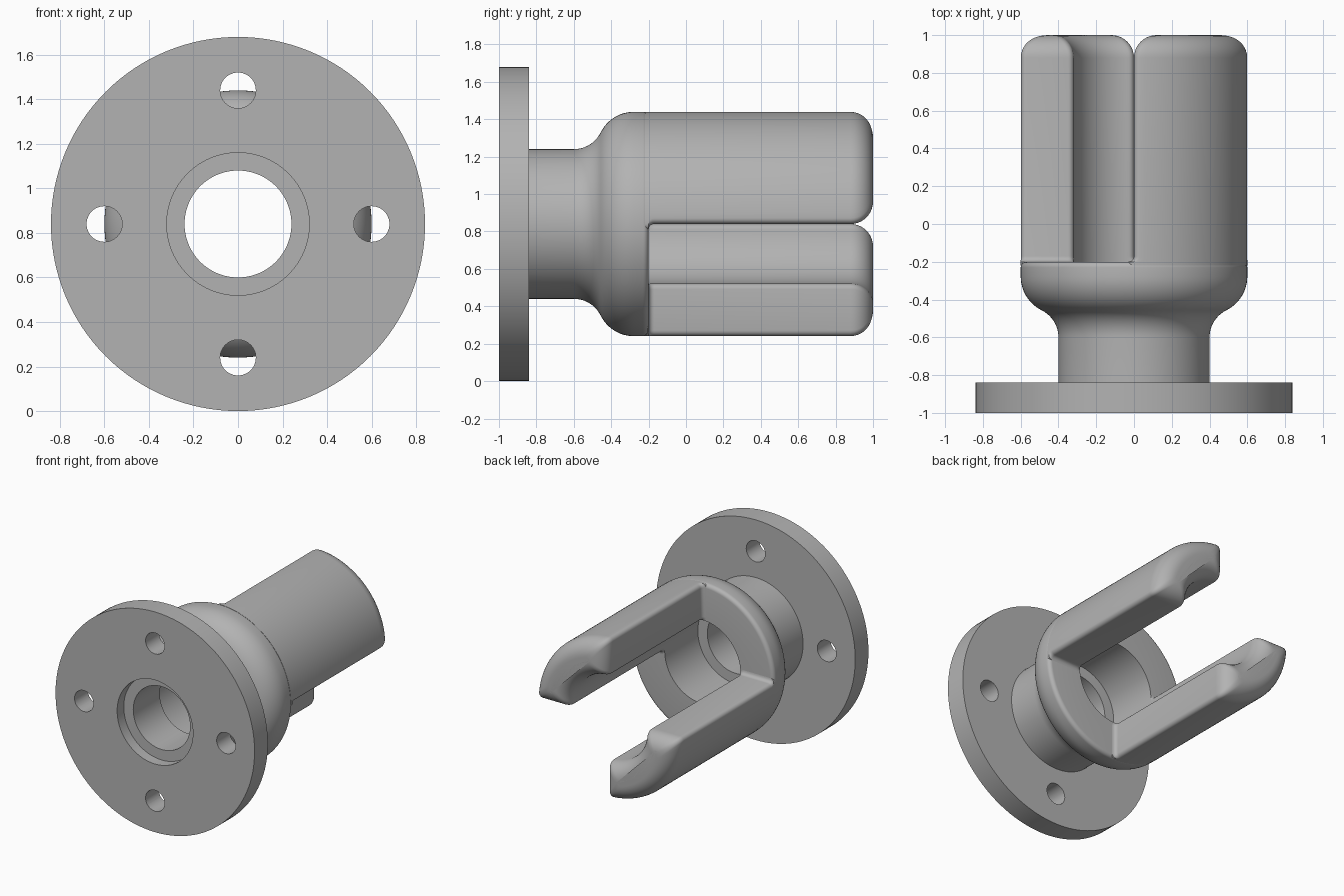
import bpy, bmesh, math
from math import sin, cos, asin, sqrt, pi, radians
from mathutils import Vector

cube = bpy.data.objects.get("Cube")
if cube:
    bpy.data.objects.remove(cube)

AXIS_Z = 0.84          # height of the coupling's axis, which runs along y
OUTER, BORE = 0.6, 0.32
SEAT, TIP = -0.2, 1.0  # the jaws run between these
FILLET, TIP_ROUND = 0.03, 0.12
SEGS = 128

steel = bpy.data.materials.new("grey steel")
steel.use_nodes = True
GREY = (0.45, 0.45, 0.45, 1)
steel.diffuse_color = GREY
steel.node_tree.nodes["Principled BSDF"].inputs["Base Color"].default_value = GREY


def finish(bm, name):
    bmesh.ops.recalc_face_normals(bm, faces=bm.faces)
    mesh = bpy.data.meshes.new(name)
    bm.to_mesh(mesh)
    bm.free()
    mesh.materials.append(steel)
    ob = bpy.data.objects.new(name, mesh)
    bpy.context.collection.objects.link(ob)
    return ob


def skin(rings, closed):
    """Join equal rings of points with quads; cap the ends unless closed."""
    bm = bmesh.new()
    loops = [[bm.verts.new(p) for p in ring] for ring in rings]
    n = len(loops[0])
    pairs = list(zip(loops, loops[1:]))
    if closed:
        pairs.append((loops[-1], loops[0]))
    for a, b in pairs:
        for i in range(n):
            j = (i + 1) % n
            bm.faces.new((a[i], a[j], b[j], b[i]))
    if not closed:
        bm.faces.new(loops[0])
        bm.faces.new(loops[-1])
    return bm


def arc(cu, cv, r, a0, a1, steps):
    return [(cu + r * cos(a0 + (a1 - a0) * i / steps),
             cv + r * sin(a0 + (a1 - a0) * i / steps)) for i in range(steps + 1)]


def smooth(ob):
    bpy.ops.object.select_all(action='DESELECT')
    ob.select_set(True)
    bpy.context.view_layer.objects.active = ob
    bpy.ops.object.shade_smooth_by_angle(angle=radians(30))


# Flange, neck and body: one turned profile of (y, radius)
neck, cove, shoulder = 0.4, 0.16, 0.2
cove_y = -0.6
shoulder_y = cove_y + sqrt((cove + shoulder) ** 2 - cove ** 2)
tangent = asin(cove / (cove + shoulder))
profile = [(-1, BORE), (-1, 0.84), (-0.84, 0.84), (-0.84, neck)]
profile += arc(cove_y, neck + cove, cove, -pi / 2, -tangent, 10)
profile += arc(shoulder_y, OUTER - shoulder, shoulder, pi - tangent, pi / 2, 12)[1:]
profile += arc(SEAT - FILLET, OUTER - FILLET, FILLET, pi / 2, 0, 6)
profile += [(SEAT, BORE), (cove_y, BORE), (cove_y, 0.24), (-0.92, 0.24), (-0.92, BORE)]
rings = [[(r * cos(2 * pi * k / SEGS), y, AXIS_Z + r * sin(2 * pi * k / SEGS))
          for k in range(SEGS)] for y, r in profile]
body = finish(skin(rings, True), "flanged_body")

# Four bolt holes through the flange
hole_rings = []
cutter_bm = bmesh.new()
for k in range(4):
    a = k * pi / 2
    cx, cz = 0.6 * cos(a), AXIS_Z + 0.6 * sin(a)
    made = bmesh.ops.create_cone(cutter_bm, cap_ends=True, segments=48,
                                 radius1=0.08, radius2=0.08, depth=0.24)
    for v in made["verts"]:
        x, y, z = v.co
        v.co = Vector((cx + x, -0.92 + z, cz + y))
cutter = finish(cutter_bm, "bolt_hole_cutter")
cutter.hide_render = True
mod = body.modifiers.new("bolt holes", 'BOOLEAN')
mod.operation, mod.solver, mod.object = 'DIFFERENCE', 'EXACT', cutter
bpy.context.view_layer.objects.active = body
bpy.ops.object.modifier_apply(modifier=mod.name)
bpy.data.objects.remove(cutter)
smooth(body)


def jaw_section(inset, side):
    """Quarter ring, curved walls drawn in by inset and flat sides by side."""
    f = FILLET
    ro, ri = OUTER - inset - f, BORE + inset + f
    ao, ai = asin((side + f) / ro), asin((side + f) / ri)
    quarter = pi / 2
    pts = arc(ro * cos(ao), ro * sin(ao), f, -quarter, ao, 5)
    pts += arc(0, 0, ro + f, ao, quarter - ao, 32)[1:-1]
    pts += arc(ro * sin(ao), ro * cos(ao), f, quarter - ao, pi, 5)
    pts += arc(ri * sin(ai), ri * cos(ai), f, pi, 3 * quarter - ai, 5)
    pts += arc(0, 0, ri - f, quarter - ai, ai, 32)[1:-1]
    pts += arc(ri * cos(ai), ri * sin(ai), f, pi + ai, 3 * quarter, 5)
    return pts


# Jaws: swept quarter rings, flared into the seat and rounded at the tip
stations = [(SEAT - 0.02, 0, -FILLET)]
for i in range(6):
    t = i * pi / 10
    stations.append((SEAT + FILLET * (1 - cos(t)), 0, -FILLET * (1 - sin(t))))
for i in range(11):
    t = i * pi / 20
    d = TIP_ROUND * (1 - cos(t))
    stations.append((TIP - TIP_ROUND * (1 - sin(t)), d, d))

for name, sign in (("upper_jaw", 1), ("lower_jaw", -1)):
    rings = [[(sign * u, y, AXIS_Z + sign * v) for u, v in jaw_section(d, s)]
             for y, d, s in stations]
    smooth(finish(skin(rings, False), name))
